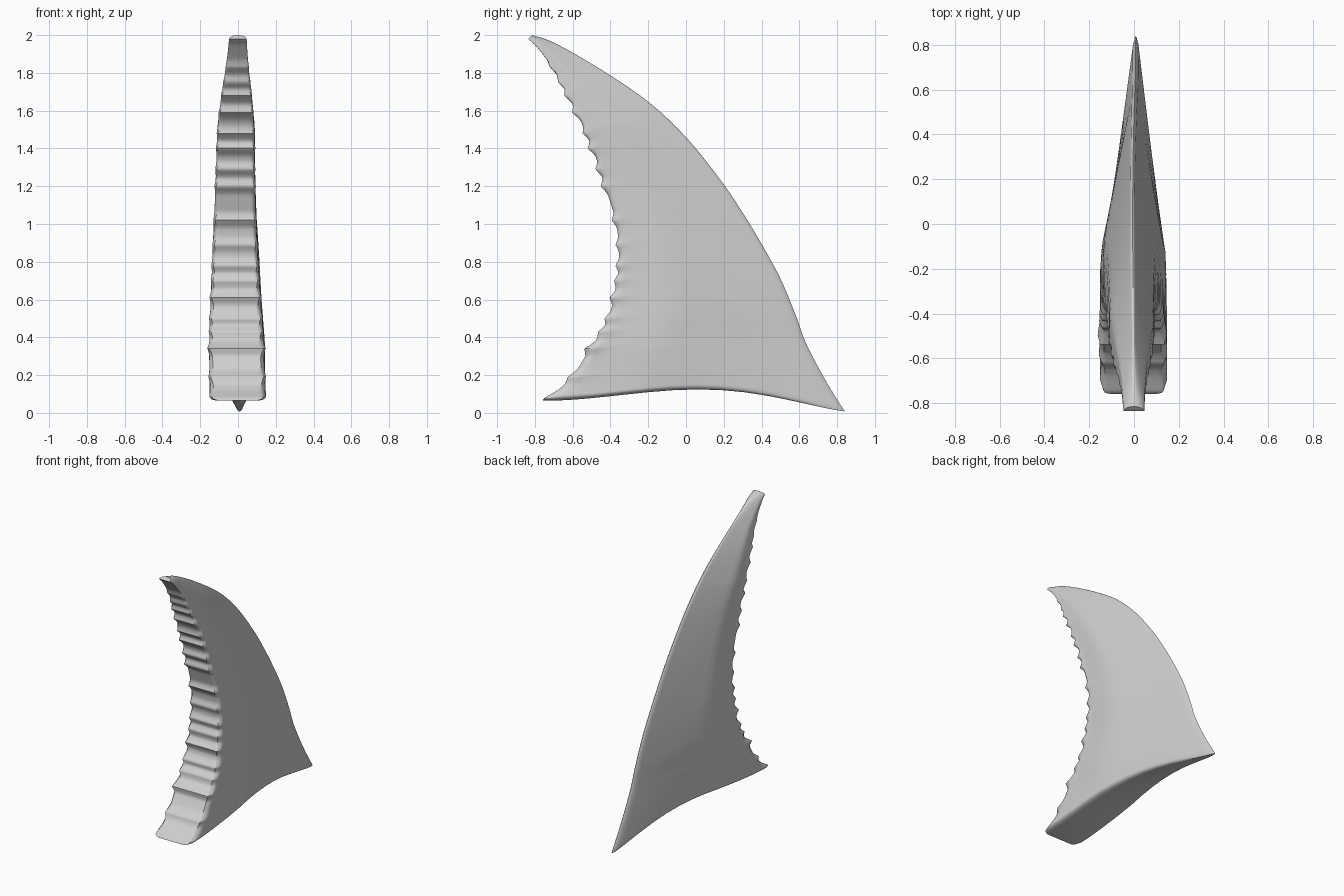
import bpy, bmesh, math

if "Cube" in bpy.data.objects:
    bpy.data.objects.remove(bpy.data.objects["Cube"])

# Matching points (y, z) up the ridged concave edge and the smooth swept edge
RIDGED = [(-.755, .065), (-.62, .18), (-.52, .33), (-.425, .48), (-.38, .65), (-.36, .8),
          (-.375, 1.0), (-.435, 1.2), (-.50, 1.4), (-.59, 1.6), (-.695, 1.8), (-.79, 1.93), (-.838, 1.978)]
SWEPT = [(.84, .008), (.74, .17), (.635, .37), (.58, .52), (.505, .70), (.42, .86),
         (.30, 1.06), (.17, 1.25), (-.01, 1.47), (-.21, 1.655), (-.47, 1.83), (-.70, 1.96), (-.815, 2.0)]
# Half thickness by height
WIDTH = [(0, .147), (.3, .147), (.5, .138), (.7, .127), (1.0, .112), (1.3, .102),
         (1.5, .098), (1.7, .078), (1.8, .064), (1.9, .053), (2.0, .045)]
# Height and depth of each ridge
RIDGES = [(.08, .018), (.19, .022), (.34, .032), (.43, .02), (.50, .022), (.61, .025), (.70, .018),
          (.78, .02), (.89, .018), (1.02, .022), (1.20, .025), (1.29, .025), (1.40, .028),
          (1.48, .02), (1.59, .025), (1.68, .022), (1.75, .018), (1.83, .014)]
ROWS = 220
S = [0, .004, .012, .025, .045, .07, .1, .14, .2, .27, .35, .43, .51, .59,
     .67, .75, .83, .9, .95, .98, .993]


def spline(pts, t):
    """Catmull-Rom point at t in 0..1."""
    f = t * (len(pts) - 1)
    i = min(int(f), len(pts) - 2)
    u = f - i
    p1, p2 = pts[i], pts[i + 1]
    p0 = pts[i - 1] if i else [2 * a - b for a, b in zip(p1, p2)]
    p3 = pts[i + 2] if i + 2 < len(pts) else [2 * b - a for a, b in zip(p1, p2)]
    return [.5 * (2 * b + (c - a) * u + (2 * a - 5 * b + 4 * c - d) * u * u
                  + (3 * b - a - 3 * c + d) * u ** 3) for a, b, c, d in zip(p0, p1, p2, p3)]


def lookup(table, z):
    for (a, va), (b, vb) in zip(table, table[1:]):
        if z <= b:
            return va + (vb - va) * max(0, (z - a) / (b - a))
    return table[-1][1]


def ridge(z):
    """Pointed ridges with soft valleys."""
    return max(a * max(0, 1 - abs(z - c) / .045) ** 1.4 for c, a in RIDGES)


def thickness(s, t):
    """Blade wedge, turning to a rounded section near the tip."""
    wedge = min(1, 1 - (s - .32) * 1.38) if s > .32 else 1
    wedge = max(wedge, .06) * min(1, math.sqrt(max(0, 1 - s) / .02))
    k = max(0, (t - .85) / .15)
    return wedge * (1 - k) + k * math.sqrt(1 - s * s)


# Half section: flat ridged face, rounded corner, then the tapering side
half = [(0, 0), (0, .28), (0, .55), (0, .76)]
half += [(s, min(1, .88 + 4.5 * s)) for s in S] + [(1, 0)]
n = len(half) - 1

bm = bmesh.new()
rings = []
for r in range(ROWS + 1):
    t = r / ROWS
    fy, fz = spline(RIDGED, t)
    by, bz = spline(SWEPT, t)
    bump = ridge(fz)
    edge = min(1, t / .02)
    lower = .76 + .24 * math.sqrt(1 - (1 - edge) ** 2)
    lean = -.016 * math.sin(math.pi * min(1, fz / 2))
    right, left = [], []
    for j, (s, frac) in enumerate(half):
        fade = math.exp(-s * 22)
        y = fy + (by - fy) * s - (bump - .006) * fade
        bow = .09 * math.sin(math.pi * s ** 1.2) ** 1.3 if 0 < s < 1 else 0
        z = fz + (bz - fz) * s + bow * (1 - t) ** 4
        w = lookup(WIDTH, fz) * thickness(s, t) * frac * lower
        w *= 1 + 4.5 * (bump - .004) * fade
        # gentle unevenness along the sides
        w += .003 * math.sin(9 * y + 7 * z) * math.sin(6 * z) * (s > .05) * (1 - s) * frac
        cx = lean + (.008 - lean) * s * (1 - t)
        right.append(bm.verts.new((cx + w, y, z)))
        if 0 < j < n:
            left.append(bm.verts.new((cx - w, y, z)))
    rings.append(right + left[::-1])

# Skin between sections
m = len(rings[0])
for a, b in zip(rings, rings[1:]):
    for j in range(m):
        k = (j + 1) % m
        bm.faces.new((a[j], a[k], b[k], b[j]))

# Underside and tip caps
for ring in (rings[0], rings[-1]):
    bm.faces.new((ring[0], ring[1], ring[-1]))
    for j in range(1, n - 1):
        bm.faces.new((ring[j], ring[j + 1], ring[-j - 1], ring[-j]))
    bm.faces.new((ring[n - 1], ring[n], ring[n + 1]))
bmesh.ops.recalc_face_normals(bm, faces=bm.faces)

mesh = bpy.data.meshes.new("ridged_fin")
bm.to_mesh(mesh)
bm.free()
fin = bpy.data.objects.new("ridged_fin", mesh)
bpy.context.collection.objects.link(fin)

grey = bpy.data.materials.new("light_grey")
grey.diffuse_color = (.62, .62, .62, 1)
grey.use_nodes = True
grey.node_tree.nodes["Principled BSDF"].inputs["Base Color"].default_value = grey.diffuse_color
mesh.materials.append(grey)

bpy.context.view_layer.objects.active = fin
fin.select_set(True)
bpy.ops.object.shade_smooth_by_angle(angle=math.radians(50))
